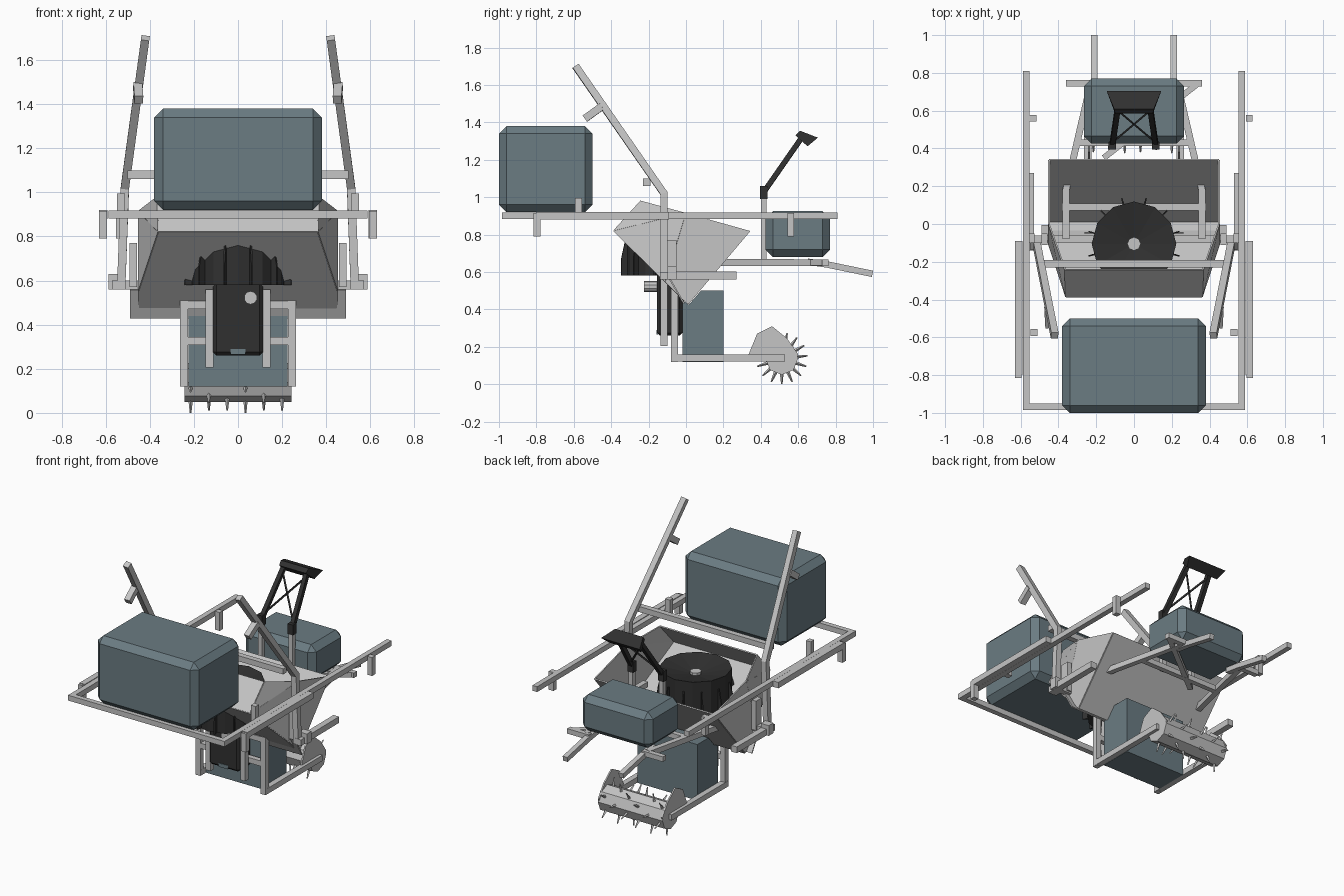
import bpy, bmesh, math
from mathutils import Vector, Matrix

if "Cube" in bpy.data.objects:
    bpy.data.objects.remove(bpy.data.objects["Cube"])

def material(name, r, g, b):
    m = bpy.data.materials.new(name)
    m.diffuse_color = (r, g, b, 1)
    m.use_nodes = True
    m.node_tree.nodes["Principled BSDF"].inputs["Base Color"].default_value = m.diffuse_color
    return m

STEEL = material("light grey steel", 0.56, 0.56, 0.56)
BLACK = material("black plastic", 0.03, 0.03, 0.03)
BLUE = material("slate blue tank", 0.145, 0.2, 0.225)

def finish(name, bm, mat):
    bmesh.ops.recalc_face_normals(bm, faces=bm.faces[:])
    me = bpy.data.meshes.new(name)
    bm.to_mesh(me)
    bm.free()
    me.materials.append(mat)
    ob = bpy.data.objects.new(name, me)
    bpy.context.collection.objects.link(ob)
    return ob

def box(name, x, y, z, mat=STEEL, chamfer=0):
    """Box from (min, max) ranges, optionally chamfered."""
    bm = bmesh.new()
    size = Vector((x[1] - x[0], y[1] - y[0], z[1] - z[0]))
    mid = Vector((sum(x) / 2, sum(y) / 2, sum(z) / 2))
    bmesh.ops.create_cube(bm, size=1, matrix=Matrix.Translation(mid) @ Matrix.Diagonal(size).to_4x4())
    if chamfer:
        bmesh.ops.bevel(bm, geom=bm.edges[:], offset=chamfer, segments=1, affect='EDGES')
    return finish(name, bm, mat)

def bar(name, pts, w=0.036, mat=STEEL):
    """Square tube swept along a path, mitred at the corners."""
    bm = bmesh.new()
    pts = [Vector(p) for p in pts]
    rings = []
    for i, p in enumerate(pts):
        a = (p - pts[i - 1]).normalized() if i else (pts[1] - p).normalized()
        b = (pts[i + 1] - p).normalized() if i < len(pts) - 1 else a
        t = (a + b).normalized()
        up = Vector((0, 0, 1)) if abs((pts[-1] - pts[0]).normalized().z) < 0.7 else Vector((0, 1, 0))
        side = t.cross(up).normalized()
        up = side.cross(t) / max(t.dot(a), 0.5)
        rings.append([bm.verts.new(p + (side * u + up * v) * w / 2)
                      for u, v in ((-1, -1), (1, -1), (1, 1), (-1, 1))])
    for r, q in zip(rings, rings[1:]):
        for k in range(4):
            bm.faces.new((r[k], r[(k + 1) % 4], q[(k + 1) % 4], q[k]))
    bm.faces.new(rings[0])
    bm.faces.new(rings[-1])
    return finish(name, bm, mat)

def plate(name, pts, mat, thick=0.008):
    """Flat sheet of even thickness from its corner points."""
    bm = bmesh.new()
    bm.faces.new([bm.verts.new(p) for p in pts])
    ob = finish(name, bm, mat)
    mod = ob.modifiers.new("thickness", 'SOLIDIFY')
    mod.thickness, mod.offset = thick, 0
    return ob

def cylinder(name, p, q, r1, r2, n, mat):
    p, q = Vector(p), Vector(q)
    bm = bmesh.new()
    rot = (q - p).to_track_quat('Z', 'Y').to_matrix().to_4x4()
    bmesh.ops.create_cone(bm, cap_ends=True, segments=n, radius1=r1, radius2=r2,
                          depth=(q - p).length, matrix=Matrix.Translation((p + q) / 2) @ rot)
    return finish(name, bm, mat)

# Tanks (the lower one is cut to clear the hopper)
box("front_tank", (-.38, .38), (-1, -.5), (.92, 1.38), BLUE, .04)
box("rear_tank", (-.264, .264), (.425, .77), (.68, .925), BLUE, .04)
plate("lower_tank", [(0, y, z) for y, z in ((-.02, .12), (.2, .12), (.2, .5), (.08, .5), (.015, .425), (-.02, .45))],
      BLUE, .45)

# Upper frame
box("front_cross_rail", (-.588, .588), (-.985, -.95), (.882, .918))
for s in (-1, 1):
    bar("side_rail", [(s * .57, -.985, .9), (s * .57, .81, .9)])
    bar("outer_rail", [(s * .611, -.8, .9), (s * .611, -.09, .9)], .04)
    bar("front_hanger", [(s * .613, -.797, .79), (s * .613, -.797, .915)])
    bar("tank_stop", [(s * .53, -.575, .885), (s * .53, -.575, .995)])
    x = -.535 if s < 0 else .61
    bar("rear_hanger", [(x, .56, .79), (x, .56, .915)])

# Handles with stubs, and the bar between them
for s in (-1, 1):
    bar("handle", [(s * .42, -.59, 1.7), (s * .513, -.118, 1.02), (s * .53, -.118, .56)], .038)
    bar("handle_stub", [(s * .45, -.54, 1.42), (s * .455, -.45, 1.485)], .04)
    bar("side_arm", [(s * .55, -.14, .58), (s * .55, .27, .582)], .042)
    box("arm_bracket", (s * .557 - .03, s * .557 + .03), (-.1, -.05), (.56, .63))
    box("hopper_bracket", (s * .475 - .016, s * .475 + .016), (-.11, -.05), (.57, .77))
bar("handle_cross_bar", [(-.5, -.21, 1.08), (.5, -.21, 1.08)], .038)
bar("axle_bar", [(-.53, -.08, .58), (.53, -.08, .58)], .04)

# Hopper: sloping sheets, side sheets folded inward at the front
def P(x, yz):
    return (x, yz[0], yz[1])
A, B, C = (.34, .82), (0, .915), (-.24, .98)
D, E, F = (.01, .43), (-.11, .55), (-.385, .82)
plate("hopper_back", [P(-.45, A), P(.45, A), P(.45, D), P(-.45, D)], STEEL)
plate("hopper_front", [P(-.36, F), P(.36, F), P(.45, E), P(.45, D), P(-.45, D), P(-.45, E)], STEEL)
plate("hopper_lid", [P(-.36, F), P(.36, F), P(.365, C), P(-.365, C)], STEEL)
plate("hopper_skirt", [(-.49, -.085, .56), (.49, -.085, .56), (.49, -.01, .43), (-.49, -.01, .43)], STEEL)
for s in (-1, 1):
    plate("hopper_side", [P(s * .45, p) for p in (A, B, E, D)], STEEL)
    plate("hopper_front_wing_upper", [P(s * .45, B), P(s * .365, C), P(s * .36, F)], STEEL)
    plate("hopper_front_wing_lower", [P(s * .45, B), P(s * .36, F), P(s * .45, E)], STEEL)

# Ribbed drum with a dished top
N, CY = 12, -.105
bm = bmesh.new()
low, rim = [[bm.verts.new((.224 * math.cos(2 * math.pi * i / N), CY + .224 * math.sin(2 * math.pi * i / N), z))
             for i in range(N)] for z in (.58, .85)]
hub = bm.verts.new((0, CY, .8))
bm.faces.new(low)
for i in range(N):
    j = (i + 1) % N
    bm.faces.new((low[i], low[j], rim[j], rim[i]))
    bm.faces.new((rim[i], rim[j], hub))
finish("drum", bm, BLACK)
cylinder("drum_hub", (0, CY, .78), (0, CY, .825), .036, .036, 8, STEEL)
for i in range(N):
    a = 2 * math.pi * (i + .5) / N
    c, d = math.cos(a), math.sin(a)
    plate("drum_rib", [(r * c, CY + r * d, z) for r, z in ((.205, .58), (.25, .58), (.25, .67), (.225, .78), (.205, .78))],
          BLACK, .008)

# Outlet chute below the drum
box("chute", (-.113, .113), (-.155, -.02), (.26, .6), BLACK, .015)
box("chute_window", (-.035, .035), (-.159, -.15), (.265, .29), BLUE)
cylinder("drive_stub", (.057, -.225, .522), (.057, -.14, .522), .03, .03, 10, STEEL)

# Lower frame
for s in (-1, 1):
    bar("lower_post", [(s * .245, -.062, .12), (s * .245, -.062, .51)])
    bar("lower_arm", [(s * .245, -.08, .14), (s * .245, .53, .14)], .038)
    bar("chute_post", [(s * .13, -.117, .205), (s * .13, -.117, .56)])
for z in (.49, .325):
    bar("lower_cross_bar", [(-.245, -.062, z), (.245, -.062, z)])

# Spiked roller with end plates
RY, RZ = .512, .138
cylinder("roller", (-.243, RY, RZ), (.243, RY, RZ), .088, .088, 8, STEEL)
for k in range(6):
    for m in range(5):
        a = math.radians(-90 + 72 * m + 24 * (k % 3))
        d = Vector((0, math.cos(a), math.sin(a)))
        o = Vector((-.215 + .083 * k, RY, RZ))
        cylinder("roller_spike", o + d * .07, o + d * .138, .011, .004, 4, STEEL)
for s in (-1, 1):
    plate("roller_end_plate", [(s * .238, y, z) for y, z in
                               ((.335, .16), (.38, .27), (.46, .31), (.54, .245), (.6, .16), (.57, .085), (.5, .1), (.45, .145))],
          STEEL, .01)

# Rear carrier frame
for s in (-1, 1):
    bar("carrier_rail", [(s * .36, -.08, .65), (s * .36, .18, .65), (s * .23, .74, .65)])
    bar("carrier_rear_stub", [(s * .36, .745, .65), (s * .2, .745, .65)], .034)
    bar("rear_tine", [(s * .21, .65, .655), (s * .21, .755, .64), (s * .21, .997, .59)], .034)
    bar("seat_post", [(s * .115, .415, .64), (s * .115, .415, 1.0)], .03)
bar("carrier_diagonal", [(.34, .745, .65), (-.16, .35, .65)], .032)
bar("carrier_middle_bar", [(-.3, .43, .65), (.3, .43, .65)], .034)
bar("hopper_inner_bar", [(-.38, .09, .65), (.38, .09, .65)])

# Black support and hood
for s in (-1, 1):
    bar("support_socket", [(s * .115, .415, .99), (s * .115, .415, 1.06)], .04, BLACK)
    bar("support_arm", [(s * .115, .418, 1.03), (s * .085, .62, 1.32)], .028, BLACK)
    bar("support_brace", [(s * .11, .435, 1.06), (-s * .085, .6, 1.29)], .01, BLACK)
bm = bmesh.new()
ends = [[bm.verts.new((s * w, y, z)) for w, y, z in
         ((.1, .585, 1.33), (.105, .61, 1.355), (.145, .705, 1.318), (.12, .65, 1.272))] for s in (-1, 1)]
for i in range(4):
    j = (i + 1) % 4
    bm.faces.new((ends[0][i], ends[0][j], ends[1][j], ends[1][i]))
for e in ends:
    bm.faces.new(e)
finish("hood", bm, BLACK)
